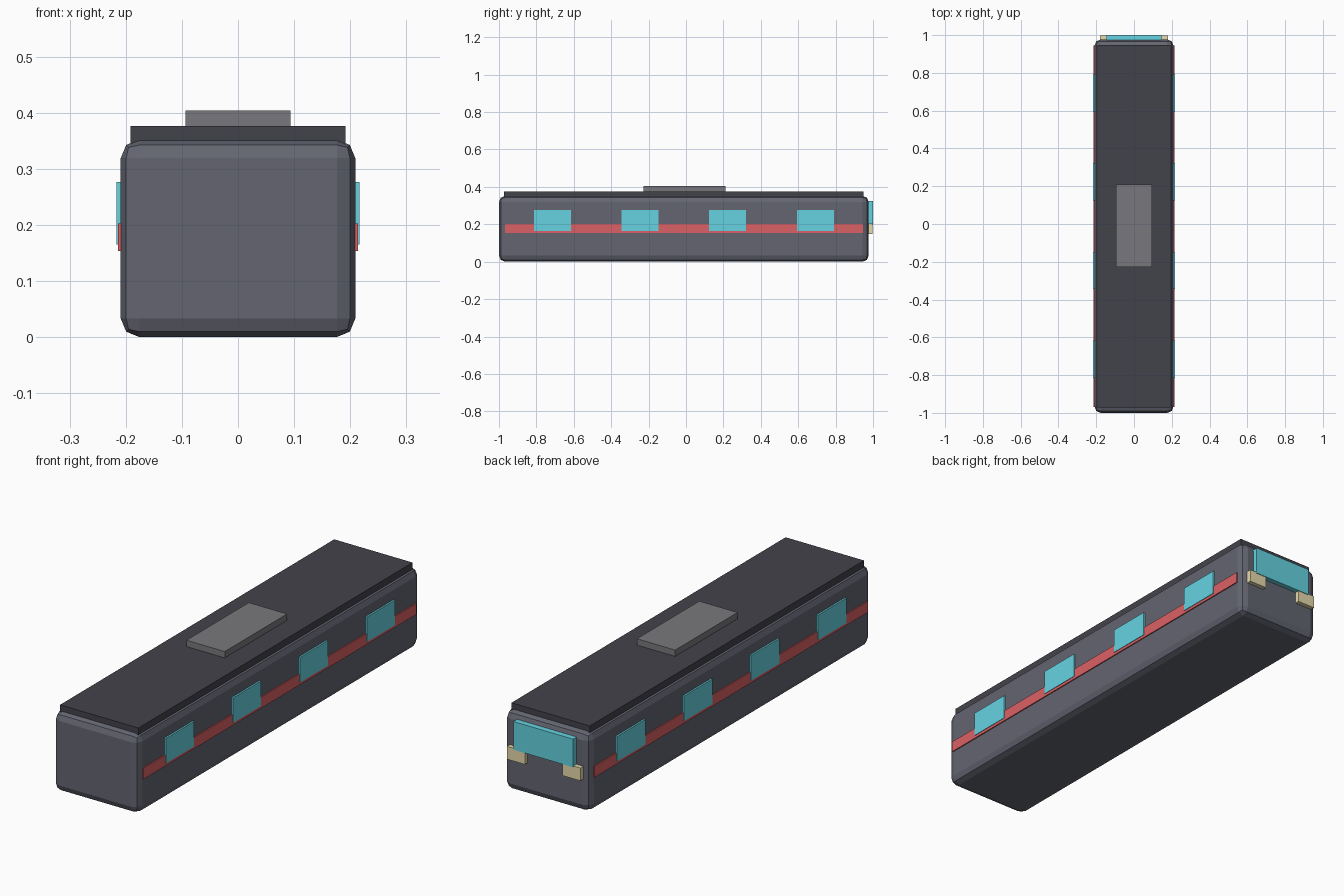
import bpy

if "Cube" in bpy.data.objects:
    bpy.data.objects.remove(bpy.data.objects["Cube"])


def material(name, rgb):
    m = bpy.data.materials.new(name)
    m.diffuse_color = (*rgb, 1)
    m.use_nodes = True
    m.node_tree.nodes["Principled BSDF"].inputs["Base Color"].default_value = m.diffuse_color
    return m


BODY = material("slate", (0.125, 0.13, 0.165))
ROOF = material("dark_slate", (0.055, 0.055, 0.07))
UNIT = material("mid_grey", (0.19, 0.185, 0.2))
RED = material("red", (0.7, 0.12, 0.13))
GLASS = material("cyan_glass", (0.13, 0.65, 0.75))
LAMP = material("cream", (0.8, 0.7, 0.42))


def box(name, x, y, z, mat):
    """Box from (min, max) ranges on each axis."""
    ranges = (x, y, z)
    bpy.ops.mesh.primitive_cube_add(size=1, location=[(a + b) / 2 for a, b in ranges])
    ob = bpy.context.object
    ob.name = name
    ob.scale = [b - a for a, b in ranges]
    bpy.ops.object.transform_apply(location=False, rotation=False, scale=True)
    ob.data.materials.append(mat)
    return ob


# Chamfered car body
body = box("body", (-0.209, 0.209), (-1.0, 0.977), (0, 0.352), BODY)
bevel = body.modifiers.new("bevel", 'BEVEL')
bevel.width = 0.033
bevel.segments = 2

# Roof slab and rooftop unit
box("roof", (-0.192, 0.192), (-0.972, 0.948), (0.342, 0.376), ROOF)
box("roof_unit", (-0.094, 0.094), (-0.227, 0.21), (0.37, 0.404), UNIT)

# Stripes, windows and lamps on both sides
for side, label in ((-1, "left"), (1, "right")):
    def span(a, b):
        return sorted((side * a, side * b))

    box(f"stripe_{label}", span(0.205, 0.214), (-0.968, 0.946), (0.153, 0.202), RED)
    for i in range(4):
        y = -0.715 + i * 0.469
        box(f"window_{label}_{i + 1}", span(0.205, 0.2165),
            (y - 0.099, y + 0.099), (0.165, 0.276), GLASS)
    box(f"lamp_{label}", span(0.092, 0.18), (0.965, 0.997), (0.148, 0.205), LAMP)

# End windscreen
box("windscreen", (-0.146, 0.146), (0.965, 1.0), (0.2, 0.325), GLASS)
